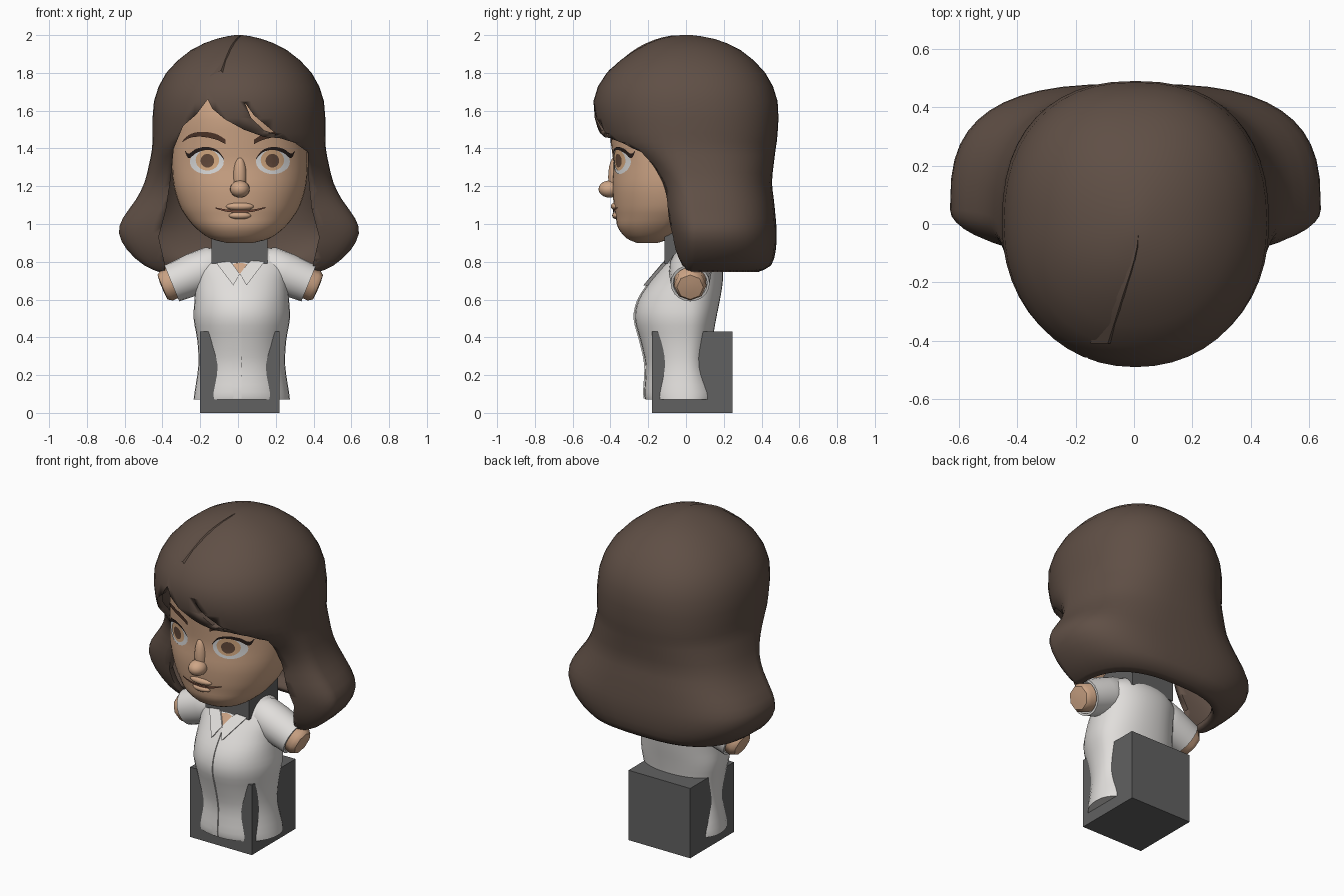
import bpy, bmesh, math
from mathutils import Vector
from mathutils.bvhtree import BVHTree

if "Cube" in bpy.data.objects:
    bpy.data.objects.remove(bpy.data.objects["Cube"])


def material(name, rgb):
    m = bpy.data.materials.new(name)
    m.diffuse_color = (*rgb, 1)
    m.use_nodes = True
    m.node_tree.nodes["Principled BSDF"].inputs["Base Color"].default_value = m.diffuse_color
    return m


HAIR = material("hair brown", (0.115, 0.078, 0.060))
SKIN = material("skin", (0.62, 0.38, 0.24))
SHIRT = material("shirt white", (0.75, 0.73, 0.71))
GREY = material("block grey", (0.12, 0.12, 0.12))
WHITE = material("eye white", (0.72, 0.72, 0.72))
IRIS = material("iris tan", (0.70, 0.42, 0.23))
PUPIL = material("pupil brown", (0.13, 0.07, 0.045))
BROW = material("brow brown", (0.075, 0.035, 0.022))
LASH = material("lash dark", (0.02, 0.012, 0.01))
LIP = material("mouth line", (0.20, 0.08, 0.05))


def finish(name, bm, mat, angle=40):
    bmesh.ops.recalc_face_normals(bm, faces=bm.faces)
    me = bpy.data.meshes.new(name)
    bm.to_mesh(me)
    ob = bpy.data.objects.new(name, me)
    bpy.context.collection.objects.link(ob)
    me.materials.append(mat)
    me.shade_smooth()
    me.set_sharp_from_angle(angle=math.radians(angle))
    return ob


def spline(rows, steps):
    """Smooth curve through rows of numbers."""
    out = []
    for i in range(len(rows) - 1):
        p = [rows[max(0, min(len(rows) - 1, i + k))] for k in (-1, 0, 1, 2)]
        for s in range(steps):
            t = s / steps
            out.append(tuple(0.5 * (2 * b + (c - a) * t + (2 * a - 5 * b + 4 * c - d) * t * t
                                    + (3 * b - a - 3 * c + d) * t ** 3) for a, b, c, d in zip(*p)))
    return out + [tuple(rows[-1])]


def loft(rows, cx, segs, steps, cap_low=True):
    """Rows: z, half width, front y, mid y, back y, squareness."""
    bm = bmesh.new()
    rings = []
    for z, a, yf, ym, yb, n in spline(rows, steps):
        ring = []
        for k in range(segs):
            t = 2 * math.pi * k / segs
            c, s = math.cos(t), math.sin(t)
            m = n if s > 0 else 2.1
            px = math.copysign(abs(c) ** (2 / m), c) * a
            py = abs(s) ** (2 / m) * ((yb - ym) if s > 0 else (yf - ym))
            ring.append(bm.verts.new((cx + px, ym + py, z)))
        rings.append(ring)
    for r, q in zip(rings, rings[1:]):
        for k in range(segs):
            j = (k + 1) % segs
            bm.faces.new((r[k], r[j], q[j], q[k]))
    bm.faces.new(rings[-1])
    if cap_low:
        bm.faces.new(rings[0])
    return bm


def box(name, lo, hi, mat):
    bm = bmesh.new()
    bmesh.ops.create_cube(bm, size=1)
    for v in bm.verts:
        v.co = [l + (h - l) * (c + 0.5) for l, h, c in zip(lo, hi, v.co)]
    finish(name, bm, mat, 20)


def ball(name, centre, radii, mat):
    bm = bmesh.new()
    bmesh.ops.create_uvsphere(bm, u_segments=20, v_segments=12, radius=1)
    for v in bm.verts:
        v.co = [c + r * k for c, r, k in zip(centre, radii, v.co)]
    finish(name, bm, mat, 60)


def on_surface(tree, x, z, lift):
    hit = tree.ray_cast(Vector((x, -2, z)), Vector((0, 1, 0)))[0]
    return (x, (hit.y if hit else -0.2) - lift, z)


def disc(name, tree, cx, cz, rx, rz, lift, mat):
    bm = bmesh.new()
    prev, n = None, 24
    for f in (0.25, 0.5, 0.75, 1.0):
        ring = [bm.verts.new(on_surface(tree, cx + rx * f * math.cos(k * math.tau / n),
                                        cz + rz * f * math.sin(k * math.tau / n), lift)) for k in range(n)]
        if prev is None:
            bm.faces.new(ring)
        else:
            for k in range(n):
                bm.faces.new((prev[k - 1], ring[k - 1], ring[k], prev[k]))
        prev = ring
    finish(name, bm, mat)


def strip(name, tree, pts, lift, mat):
    """Band along points (x, z, half height) laid on a surface."""
    bm = bmesh.new()
    prev = None
    for x, z, h in spline(pts, 5):
        pair = [bm.verts.new(on_surface(tree, x, z + s * h, lift)) for s in (-1, 1)]
        if prev:
            bm.faces.new((prev[0], pair[0], pair[1], prev[1]))
        prev = pair
    finish(name, bm, mat)


# blocks: base and neck
box("base_block", (-0.2, -0.18, 0), (0.22, 0.245, 0.43), GREY)
box("neck_block", (-0.14, -0.115, 0.79), (0.155, 0.17, 1.1), GREY)

# head
head = loft([(0.90, 0.07, -0.26, -0.21, -0.15, 2), (0.925, 0.16, -0.315, -0.17, -0.08, 2),
             (0.98, 0.235, -0.36, -0.13, 0.0, 2), (1.04, 0.285, -0.372, -0.1, 0.08, 2),
             (1.10, 0.32, -0.382, -0.08, 0.14, 2), (1.20, 0.35, -0.39, -0.07, 0.2, 2),
             (1.32, 0.36, -0.385, -0.06, 0.25, 2), (1.45, 0.355, -0.40, -0.05, 0.3, 2),
             (1.60, 0.34, -0.41, -0.03, 0.3, 2), (1.72, 0.27, -0.34, 0, 0.25, 2),
             (1.80, 0.1, -0.12, 0, 0.1, 2)], 0.01, 40, 3)
face = BVHTree.FromBMesh(head)
finish("head", head, SKIN, 60)
ball("nose_tip", (0.01, -0.405, 1.185), (0.052, 0.058, 0.045), SKIN)
ball("nose_bridge", (0.01, -0.372, 1.25), (0.036, 0.04, 0.11), SKIN)
ball("upper_lip", (0.01, -0.37, 1.093), (0.075, 0.028, 0.022), SKIN)
ball("lower_lip", (0.01, -0.365, 1.045), (0.06, 0.026, 0.02), SKIN)
strip("mouth", face, [(-0.12, 1.085, 0.003), (-0.06, 1.071, 0.006), (0.01, 1.067, 0.007),
                      (0.08, 1.071, 0.006), (0.145, 1.087, 0.003)], 0.009, LIP)

# eyes, lashes and brows
for side, s in (("left", -1), ("right", 1)):
    cx = 0.01 + s * 0.175
    disc(side + "_eye_white", face, cx, 1.33, 0.09, 0.066, 0.004, WHITE)
    disc(side + "_iris", face, cx - s * 0.003, 1.338, 0.062, 0.055, 0.007, IRIS)
    disc(side + "_pupil", face, cx - s * 0.003, 1.335, 0.036, 0.036, 0.009, PUPIL)
    strip(side + "_lash", face, [(cx - s * 0.09, 1.345, 0.003), (cx - s * 0.055, 1.385, 0.006),
                                 (cx, 1.40, 0.008), (cx + s * 0.055, 1.387, 0.011),
                                 (cx + s * 0.095, 1.36, 0.012), (cx + s * 0.115, 1.385, 0.003)], 0.008, LASH)
    strip(side + "_brow", face, [(cx - s * 0.1, 1.435, 0.012), (cx - s * 0.045, 1.463, 0.015),
                                 (cx + s * 0.03, 1.475, 0.013), (cx + s * 0.09, 1.465, 0.009),
                                 (cx + s * 0.13, 1.435, 0.003)], 0.008, BROW)

# hair shell, with curled-in hem and flared lower lobes
hair = finish("hair", loft([
    (0.745, 0.42, -0.01, 0.03, 0.38, 2.7), (0.78, 0.50, -0.05, 0.04, 0.45, 2.8),
    (0.86, 0.59, -0.09, 0.05, 0.475, 2.9), (0.95, 0.635, -0.11, 0.05, 0.48, 2.9),
    (1.03, 0.615, -0.13, 0.05, 0.475, 2.8), (1.13, 0.545, -0.15, 0.04, 0.465, 2.7),
    (1.22, 0.50, -0.19, 0.03, 0.455, 2.6), (1.32, 0.475, -0.28, 0.01, 0.465, 2.5),
    (1.40, 0.46, -0.40, 0, 0.475, 2.4), (1.48, 0.457, -0.46, 0, 0.485, 2.4),
    (1.65, 0.45, -0.49, 0, 0.485, 2.3), (1.80, 0.385, -0.42, 0, 0.42, 2.3),
    (1.92, 0.255, -0.27, 0, 0.29, 2.2), (1.98, 0.12, -0.14, 0, 0.15, 2.1),
    (2.0, 0.02, -0.03, 0, 0.03, 2)], 0.005, 48, 2, False), HAIR, 50)

# cutter: face opening with side-swept fringe, plus a gap between strands
opening = [(-0.16, 1.66), (-0.135, 1.61), (-0.07, 1.555), (0.03, 1.50), (0.14, 1.46), (0.22, 1.455),
           (0.3, 1.43), (0.37, 1.38), (0.372, 1.25), (0.39, 1.08), (0.43, 0.93), (0.40, 0.8), (0.38, 0.6),
           (-0.37, 0.6), (-0.39, 0.8), (-0.42, 0.93), (-0.38, 1.08), (-0.355, 1.25), (-0.34, 1.4),
           (-0.29, 1.52), (-0.22, 1.58)]
gap = [(0.035, 1.645), (0.085, 1.575), (0.205, 1.475), (0.14, 1.495), (0.07, 1.56)]
bm = bmesh.new()
for outline in (opening, gap):
    f = bm.faces.new([bm.verts.new((x, -0.8, z)) for x, z in outline])
    ext = bmesh.ops.extrude_face_region(bm, geom=[f])
    for v in ext["geom"]:
        if isinstance(v, bmesh.types.BMVert):
            v.co.y = 0.08 if outline is opening else -0.2
cutter = finish("hair_cutter", bm, HAIR, 20)
cutter.hide_render = True
cutter.hide_viewport = True
solid = hair.modifiers.new("thickness", "SOLIDIFY")
solid.thickness, solid.offset = 0.035, -1
cut = hair.modifiers.new("face_opening", "BOOLEAN")
cut.object, cut.operation, cut.solver = cutter, "DIFFERENCE", "EXACT"

# parting ridge on the crown
bm = bmesh.new()
prev = None
for x, y, z in spline([(-0.08, -0.41, 1.80), (-0.03, -0.25, 1.925), (0.02, -0.08, 1.985), (0.03, 0.1, 1.975)], 4):
    row = [bm.verts.new((x + dx, y, z + dz)) for dx, dz in ((-0.07, -0.02), (-0.01, 0.012), (0.015, -0.02))]
    if prev:
        for k in (0, 1):
            bm.faces.new((prev[k], prev[k + 1], row[k + 1], row[k]))
    prev = row
finish("hair_parting", bm, HAIR, 30)

# shirt body
shirt = loft([(0.07, 0.255, -0.215, 0, 0.17, 2.2), (0.11, 0.25, -0.22, 0, 0.17, 2.2),
              (0.25, 0.23, -0.213, 0, 0.13, 2.1), (0.38, 0.235, -0.24, 0, 0.14, 2.2),
              (0.50, 0.255, -0.27, 0, 0.16, 2.2), (0.60, 0.25, -0.25, 0, 0.18, 2.2),
              (0.70, 0.245, -0.185, 0.01, 0.195, 2.2), (0.78, 0.25, -0.125, 0.02, 0.19, 2.2),
              (0.84, 0.20, -0.09, 0.03, 0.16, 2.2), (0.88, 0.13, -0.06, 0.03, 0.12, 2)], 0.02, 36, 3)
chest = BVHTree.FromBMesh(shirt)
finish("shirt_body", shirt, SHIRT, 60)
strip("throat", chest, [(-0.03, 0.785, 0.002), (0.01, 0.765, 0.03), (0.05, 0.785, 0.002)], 0.004, SKIN)

# button placket
bm = bmesh.new()
prev = None
for i in range(21):
    z = 0.075 + 0.65 * i / 20
    row = [bm.verts.new(on_surface(chest, x, z, l)) for x, l in ((-0.03, 0.0), (0.0, 0.006), (0.018, 0.008), (0.018, -0.004))]
    if prev:
        for k in range(3):
            bm.faces.new((prev[k], prev[k + 1], row[k + 1], row[k]))
    prev = row
finish("shirt_placket", bm, SHIRT, 30)

for side, s in (("left", -1), ("right", 1)):
    # collar flap
    bm = bmesh.new()
    flap = [on_surface(chest, 0.01 + s * x, z, l) for x, z, l in
            ((0.0, 0.735, 0.012), (0.035, 0.675, 0.025), (0.13, 0.80, 0.02), (0.12, 0.85, 0.012), (0.04, 0.79, 0.012))]
    f = bm.faces.new([bm.verts.new(p) for p in flap])
    ext = bmesh.ops.extrude_face_region(bm, geom=[f])
    for v in ext["geom"]:
        if isinstance(v, bmesh.types.BMVert):
            v.co.y += 0.03
    finish(side + "_collar", bm, SHIRT, 30)

    # sleeve and arm: tubes along the sloping shoulder (distance, radius)
    axis = Vector((s * 0.925, 0, -0.38))
    across = Vector((0, 1, 0))
    up = axis.cross(across)
    for name, mat, segs, prof in (
            ("sleeve", SHIRT, 20, ((-0.07, 0.07), (0.0, 0.11), (0.1, 0.112), (0.2, 0.105), (0.235, 0.103), (0.235, 0.09), (0.15, 0.085))),
            ("arm", SKIN, 8, ((0.1, 0.08), (0.265, 0.086), (0.288, 0.07), (0.292, 0.03)))):
        bm = bmesh.new()
        rings = []
        for d, r in prof:
            c = Vector((0.012 + s * 0.145, 0.022, 0.775)) + axis * d
            rings.append([bm.verts.new(c + across * r * math.cos(k * math.tau / segs)
                                       + up * r * math.sin(k * math.tau / segs)) for k in range(segs)])
        for p, q in zip(rings, rings[1:]):
            for k in range(segs):
                bm.faces.new((p[k - 1], p[k], q[k], q[k - 1]))
        bm.faces.new(rings[0])
        bm.faces.new(rings[-1])
        finish(side + "_" + name, bm, mat, 50)
